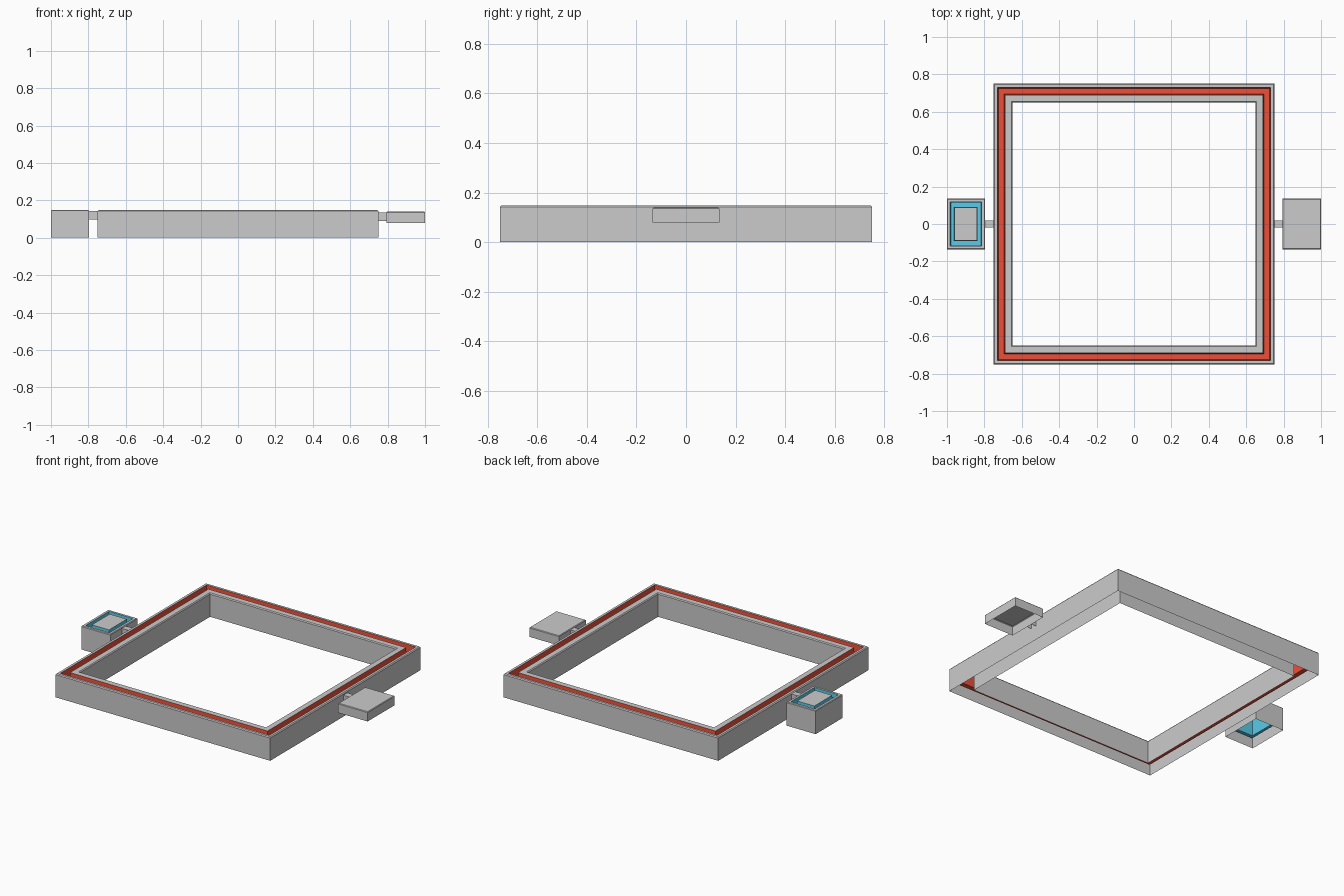
import bpy, bmesh

if "Cube" in bpy.data.objects:
    bpy.data.objects.remove(bpy.data.objects["Cube"])


def material(name, color):
    m = bpy.data.materials.new(name)
    m.diffuse_color = color
    m.use_nodes = True
    m.node_tree.nodes["Principled BSDF"].inputs["Base Color"].default_value = m.diffuse_color
    return m


def finish(bm, name, mat=None):
    mesh = bpy.data.meshes.new(name)
    bm.to_mesh(mesh)
    bm.free()
    obj = bpy.data.objects.new(name, mesh)
    bpy.context.collection.objects.link(obj)
    if mat:
        mesh.materials.append(mat)
    return obj


def shell(name, cx, runs, mat=None, cap=False):
    """Skin of rectangular loops (half x, half y, z); each run is joined in order."""
    bm = bmesh.new()
    for run in runs:
        loops = []
        for hx, hy, z in run:
            corners = ((-hx, -hy), (hx, -hy), (hx, hy), (-hx, hy))
            loops.append([bm.verts.new((cx + x, y, z)) for x, y in corners])
        for a, b in zip(loops, loops[1:]):
            for i in range(4):
                j = (i + 1) % 4
                bm.faces.new((a[i], a[j], b[j], b[i]))
    if cap:
        bm.faces.new(loops[-1])
    return finish(bm, name, mat)


def square(*points):
    return [(r, r, z) for r, z in points]


red = material("red", (0.85, 0.08, 0.04, 1))
blue = material("blue", (0.1, 0.6, 0.82, 1))

# Square frame, hollow underneath, with a red groove sunk into its top
shell("frame", 0, [
    square((.75, 0), (.75, .143), (.745, .149), (.73, .149)),
    square((.69, .149), (.655, .149), (.65, .143), (.65, 0)),
])
shell("frame_groove", 0, [square((.73, .149), (.725, .05), (.695, .05), (.69, .149))], red)

# Deep side box with a blue groove around its top panel
shell("deep_box", -.8985, [[(.1015, .135, 0), (.1015, .135, .145),
                            (.098, .131, .149), (.084, .117, .149)]])
shell("deep_box_panel", -.8985, [[(.06, .089, .149)]], cap=True)
shell("deep_box_groove", -.8985, [[(.084, .117, .149), (.081, .114, .05),
                                   (.063, .092, .05), (.06, .089, .149)]], blue)

# Thin side block, open underneath
shell("thin_block", .8965, [[(.1035, .135, .08), (.1035, .135, .136),
                             (.1, .131, .14)]], cap=True)

# Small link arms, open underneath
for name, x0, x1, z0, z1 in (("left_link", -.797, -.75, .097, .143),
                             ("right_link", .75, .793, .09, .135)):
    bm = bmesh.new()
    section = ((-.02, z0), (-.02, z1), (.02, z1), (.02, z0))
    a, b = [[bm.verts.new((x, y, z)) for y, z in section] for x in (x0, x1)]
    for i in range(3):
        bm.faces.new((a[i], b[i], b[i + 1], a[i + 1]))
    finish(bm, name)
